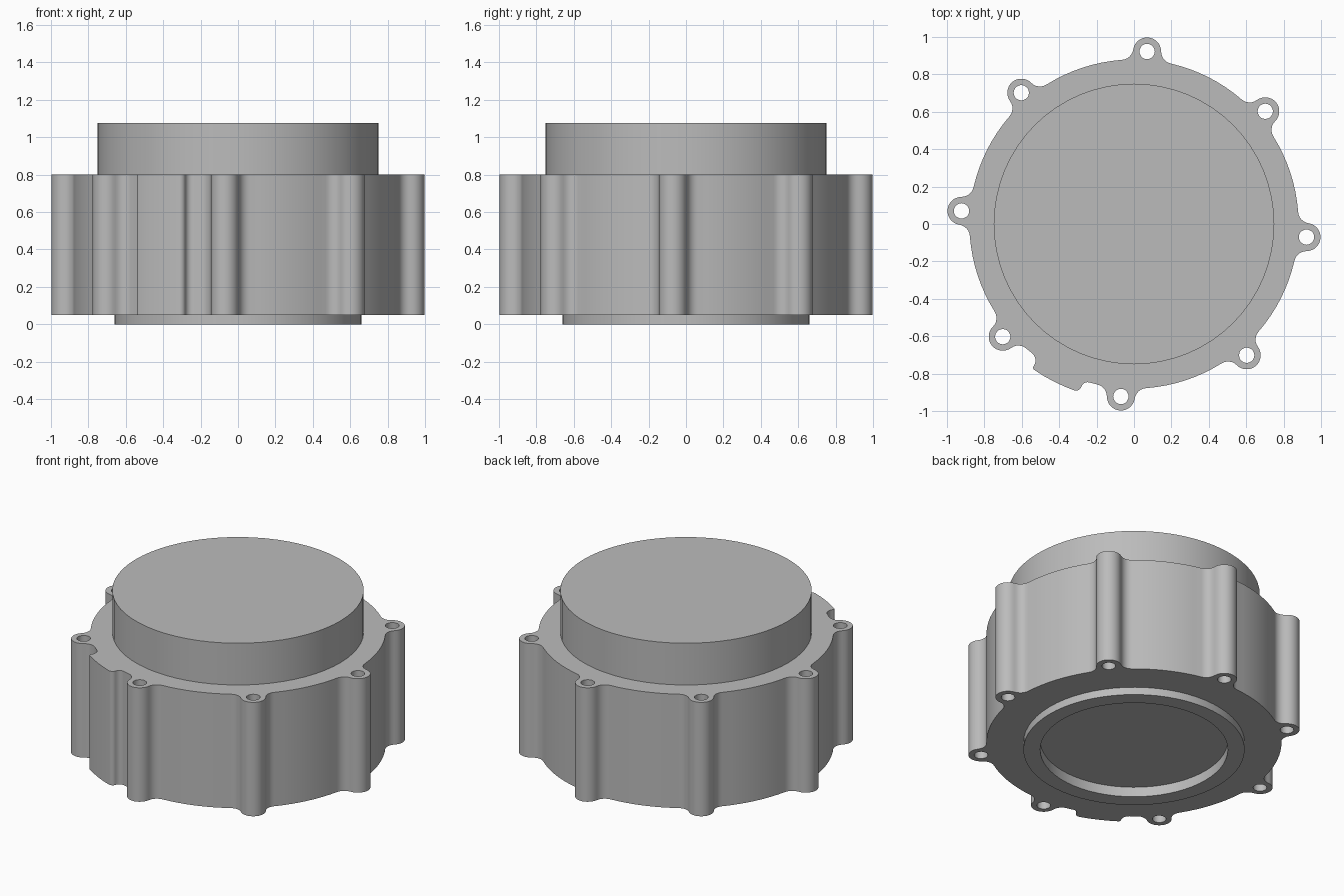
import bpy, bmesh
from math import pi, sin, cos, acos, atan2, radians, ceil, hypot

cube = bpy.data.objects.get("Cube")
if cube:
    bpy.data.objects.remove(cube)

metal = bpy.data.materials.new("plain grey metal")
metal.use_nodes = True
GREY = (0.5, 0.5, 0.5, 1)
metal.diffuse_color = GREY
metal.node_tree.nodes["Principled BSDF"].inputs["Base Color"].default_value = GREY

BODY_R, LUG_D, LUG_R, HOLE_R, CORE_R = 0.88, 0.925, 0.075, 0.041, 0.6
BASE_Z, TOP_Z = 0.05, 0.8
LUG_ANGLES = [radians(-4.35 + 45 * i) for i in range(8)]


def polar(r, a):
    return r * cos(a), r * sin(a)


def arc(c, r, a0, a1, n):
    return [(c[0] + r * cos(a0 + (a1 - a0) * i / n),
             c[1] + r * sin(a0 + (a1 - a0) * i / n)) for i in range(n + 1)]


def bump(ang, d, r, fillet, enter=True, leave=True):
    """Rounded bump on the body circle, blended in by tangent fillets."""
    a, b = BODY_R + fillet, r + fillet
    th = acos((a * a + d * d - b * b) / (2 * a * d))
    # work at angle zero, then rotate
    cx, cy = a * cos(th), a * sin(th)
    out = atan2(cy, cx - d)                 # lug centre to fillet centre
    half_arc = arc((d, 0), r, 0, out, 7)
    half_fillet = arc((cx, cy), fillet, out - pi, th - pi, 6)
    half = half_arc + half_fillet[1:]
    pts = []
    if enter:
        pts += [(x, -y) for x, y in reversed(half)]
    if leave:
        pts += half[1:] if enter else half
    return [(x * cos(ang) - y * sin(ang), x * sin(ang) + y * cos(ang)) for x, y in pts]


def body_outline():
    pts = []
    for i, a in enumerate(LUG_ANGLES):
        pts += bump(a, LUG_D, LUG_R, 0.065)
        if i == 5:                          # raised pad between two lugs
            pts += bump(radians(235.7), 0.93, 0.015, 0.05, leave=False)
            pts += bump(radians(250.2), 0.915, 0.03, 0.035, enter=False)
    # fill the gaps with arcs about the axis
    full = []
    for p, q in zip(pts, pts[1:] + pts[:1]):
        a0, a1 = atan2(p[1], p[0]), atan2(q[1], q[0])
        gap = (a1 - a0 + pi) % (2 * pi) - pi
        n = max(1, ceil(abs(gap) / radians(4)))
        r0, r1 = hypot(*p), hypot(*q)
        full += [polar(r0 + (r1 - r0) * k / n, a0 + gap * k / n) for k in range(n)]
    return full


def finish(bm, name):
    bmesh.ops.recalc_face_normals(bm, faces=bm.faces[:])
    mesh = bpy.data.meshes.new(name)
    bm.to_mesh(mesh)
    bm.free()
    mesh.materials.append(metal)
    ob = bpy.data.objects.new(name, mesh)
    bpy.context.collection.objects.link(ob)
    bpy.ops.object.select_all(action='DESELECT')
    ob.select_set(True)
    bpy.context.view_layer.objects.active = ob
    bpy.ops.object.shade_smooth_by_angle(angle=radians(35))
    return ob


def plate(name, loops, z0, z1):
    """Extrude an outline with holes."""
    bm = bmesh.new()
    edges = []
    for loop in loops:
        vs = [bm.verts.new((x, y, z0)) for x, y in loop]
        edges += [bm.edges.new((v, w)) for v, w in zip(vs, vs[1:] + vs[:1])]
    bmesh.ops.triangle_fill(bm, edges=edges, use_beauty=True, use_dissolve=False)
    ext = bmesh.ops.extrude_face_region(bm, geom=bm.faces[:], use_keep_orig=True)
    top = [g for g in ext["geom"] if isinstance(g, bmesh.types.BMVert)]
    bmesh.ops.translate(bm, verts=top, vec=(0, 0, z1 - z0))
    return finish(bm, name)


def lathe(name, profile, steps=64):
    bm = bmesh.new()
    vs = [bm.verts.new((r, 0, z)) for r, z in profile]
    es = [bm.edges.new(p) for p in zip(vs, vs[1:])]
    bmesh.ops.spin(bm, geom=vs + es, cent=(0, 0, 0), axis=(0, 0, 1),
                   angle=2 * pi, steps=steps, use_merge=True)
    bmesh.ops.remove_doubles(bm, verts=bm.verts[:], dist=1e-5)
    return finish(bm, name)


# Housing with bolt lugs, bolt holes and side pad
bolt_holes = [arc(polar(LUG_D, a), HOLE_R, 0, 2 * pi, 20)[:-1] for a in LUG_ANGLES]
bore = arc((0, 0), CORE_R, 0, 2 * pi, 64)[:-1]
plate("lugged_housing", [body_outline(), bore] + bolt_holes, BASE_Z, TOP_Z)

# Core: upper drum, and lower lip with a shallow round recess
lathe("drum_and_lip", [(0, 0.065), (0.56, 0.065), (0.56, 0), (0.66, 0),
                       (0.66, BASE_Z), (CORE_R, BASE_Z), (CORE_R, TOP_Z),
                       (0.75, TOP_Z), (0.75, 1.075), (0, 1.075)])
